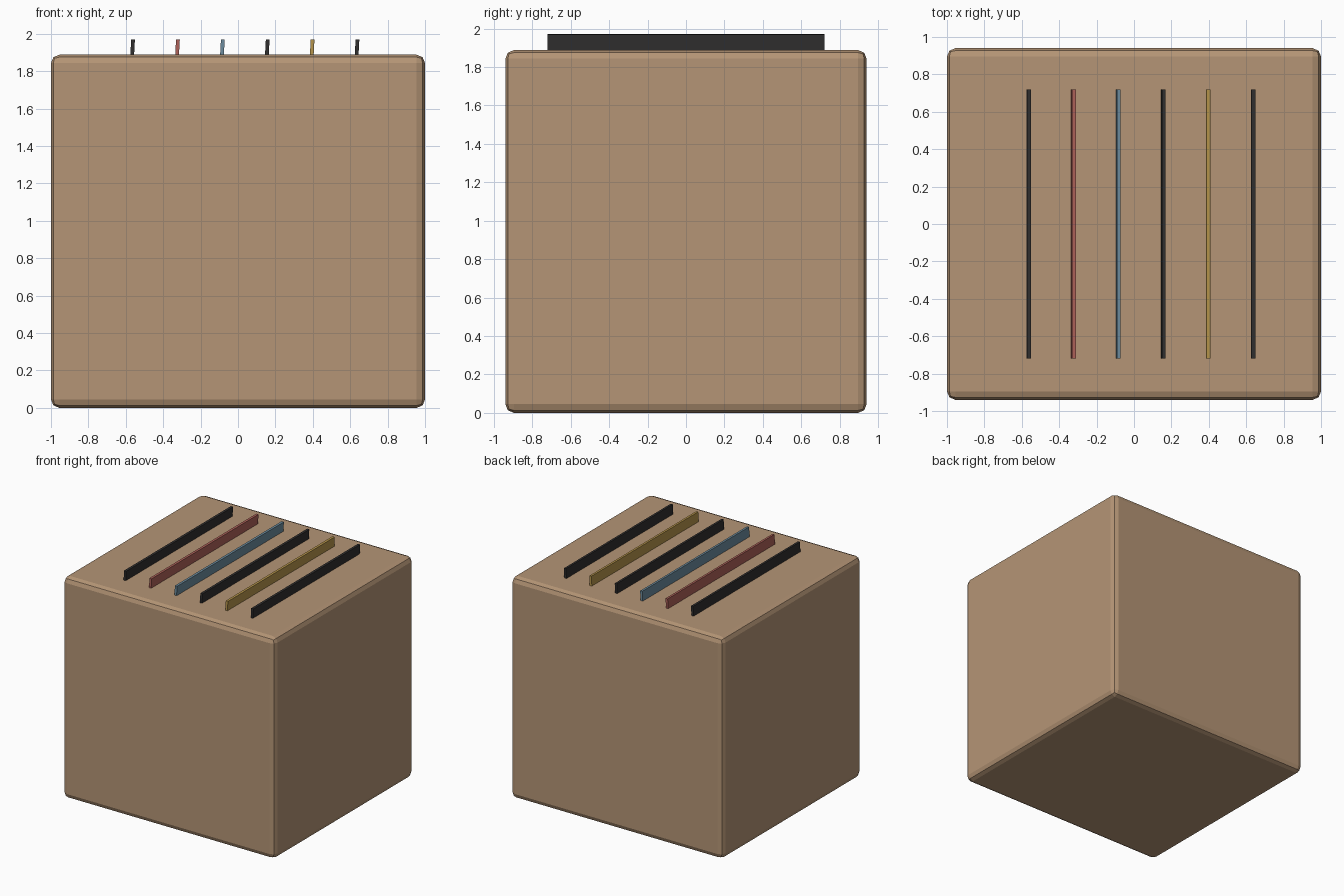
import bpy
import math

if "Cube" in bpy.data.objects:
    bpy.data.objects.remove(bpy.data.objects["Cube"])


def material(name, rgb):
    m = bpy.data.materials.new(name)
    m.diffuse_color = (*rgb, 1)
    m.use_nodes = True
    m.node_tree.nodes["Principled BSDF"].inputs["Base Color"].default_value = m.diffuse_color
    return m


def box(name, size, centre, mat, tilt=0.0):
    bpy.ops.mesh.primitive_cube_add(size=1, location=centre)
    ob = bpy.context.object
    ob.name = name
    ob.scale = size
    bpy.ops.object.transform_apply(location=False, rotation=False, scale=True)
    ob.rotation_euler = (0, tilt, 0)
    ob.data.materials.append(mat)
    return ob


wood = material("wood", (0.46, 0.30, 0.18))
black = material("black", (0.03, 0.028, 0.028))
red = material("red", (0.42, 0.12, 0.10))
blue = material("blue", (0.15, 0.26, 0.34))
yellow = material("yellow", (0.47, 0.30, 0.07))

# Crate with softened edges
crate = box("crate", (2.0, 1.88, 1.888), (0, 0, 0.944), wood)
bevel = crate.modifiers.new("soft_edges", "BEVEL")
bevel.width = 0.045
bevel.segments = 2

# Row of slightly leaning sleeves poking out of the top
sleeve, tilt = 1.44, 0.054
for i, mat in enumerate((black, red, blue, black, yellow, black)):
    box(f"sleeve_{i + 1}", (0.02, sleeve, sleeve),
        (-0.6 + 0.24 * i, 0, 1.97 - sleeve / 2 * math.cos(tilt)), mat, tilt)
